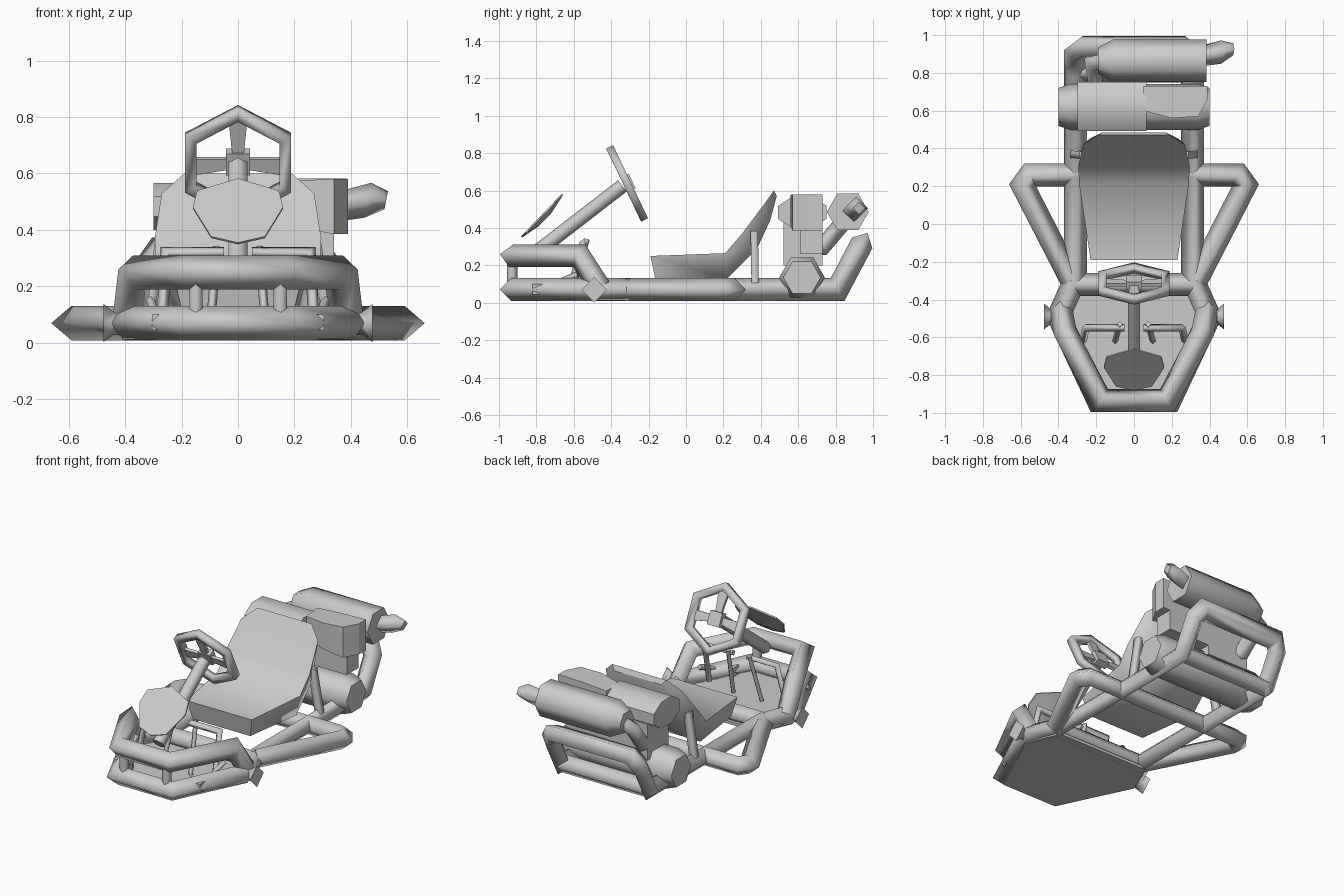
import bpy
import bmesh
from math import cos, sin, pi, radians
from mathutils import Vector

if "Cube" in bpy.data.objects:
    bpy.data.objects.remove(bpy.data.objects["Cube"], do_unlink=True)

grey = bpy.data.materials.new("plain grey")
grey.use_nodes = True
grey.diffuse_color = (0.6, 0.6, 0.6, 1)
grey.node_tree.nodes["Principled BSDF"].inputs["Base Color"].default_value = (0.6, 0.6, 0.6, 1)


def skin(name, rings, closed=False, angle=180):
    """Bridge a row of equal rings into one capped (or looped) surface."""
    bm = bmesh.new()
    rows = [[bm.verts.new(p) for p in ring] for ring in rings]
    n = len(rows[0])
    pairs = list(zip(rows, rows[1:])) + ([(rows[-1], rows[0])] if closed else [])
    for a, b in pairs:
        for i in range(n):
            j = (i + 1) % n
            bm.faces.new((a[i], a[j], b[j], b[i]))
    if not closed:
        caps = [bm.faces.new(rows[0]), bm.faces.new(rows[-1])]
    bmesh.ops.recalc_face_normals(bm, faces=bm.faces)
    for f in bm.faces:
        f.smooth = True
    if not closed:
        for f in caps:
            f.smooth = False
            for e in f.edges:
                e.smooth = False
    for e in bm.edges:
        if len(e.link_faces) == 2 and e.calc_face_angle() > radians(angle):
            e.smooth = False
    mesh = bpy.data.meshes.new(name)
    bm.to_mesh(mesh)
    bm.free()
    mesh.materials.append(grey)
    ob = bpy.data.objects.new(name, mesh)
    bpy.context.collection.objects.link(ob)


def tube(name, path, r, sides=4, closed=False, up=(0, 0, 1), turn=0, angle=180):
    """Prism swept along a path with mitred corners."""
    P = [Vector(p) for p in path]
    n = len(P)
    d = [(P[(i + 1) % n] - P[i]).normalized() for i in range(n)]
    u = Vector(up)
    if abs(u.dot(d[0])) > 0.95:
        u = Vector((0, 1, 0))
    u = (u - d[0] * u.dot(d[0])).normalized()
    v = d[0].cross(u)
    ring = [P[0] + r * (u * cos(a) + v * sin(a))
            for a in (turn + 2 * pi * k / sides for k in range(sides))]

    def slide(ring, along, at, normal):
        return [p + along * ((at - p).dot(normal) / along.dot(normal)) for p in ring]

    if closed:
        ring = slide(ring, d[0], P[0], d[-1] + d[0])
    rings = [ring]
    for i in range(1, n):
        last = i == n - 1 and not closed
        rings.append(slide(rings[-1], d[i - 1], P[i], d[i - 1] if last else d[i - 1] + d[i]))
    skin(name, rings, closed, angle)


def barrel(name, y, z, stations, sides, turn=0.0, flat=1.0, angle=70):
    """Solid along x from (x, radius) stations; flat squashes its height."""
    skin(name, [[(x, y + r * cos(turn + 2 * pi * k / sides), z + flat * r * sin(turn + 2 * pi * k / sides))
                 for k in range(sides)] for x, r in stations], angle=angle)


def slab(name, outline, z0, z1):
    skin(name, [[(x, y, z) for x, y in outline] for z in (z0, z1)], angle=30)


def box(name, x0, x1, y0, y1, z0, z1):
    slab(name, [(x0, y0), (x1, y0), (x1, y1), (x0, y1)], z0, z1)


def mirrored(points):
    return points + [(-p[0],) + tuple(p[1:]) for p in reversed(points)]


# Chassis tubes
R = 0.061
Z = 0.07
tube("main_frame", mirrored([(0.19, -0.935, Z), (0.40, -0.49, Z), (0.31, -0.29, Z), (0.31, 0.81, Z),
                             (0.31, 0.912, 0.263), (0.27, 0.942, 0.32)]), R, closed=True)
tube("front_bumper", mirrored([(0.385, -0.46, 0.08), (0.365, -0.57, 0.25), (0.175, -0.935, 0.25)]), R)
for name, y, w in (("front_cross_tube", -0.32, 0.33), ("seat_cross_tube", 0.26, 0.31),
                   ("rear_cross_tube", 0.81, 0.31)):
    tube(name, [(-w, y, Z), (w, y, Z)], R)
slab("floor_pan", mirrored([(0.19, -0.935), (0.41, -0.49), (0.32, -0.28)]), 0.012, 0.03)

for s, side in ((1, "left"), (-1, "right")):
    tube(side + "_side_bar", [(s * 0.33, -0.3, Z), (s * 0.59, 0.205, Z),
                              (s * 0.55, 0.26, Z), (s * 0.3, 0.26, Z)], R)
    skin(side + "_axle_stub", [[(s * x, -0.49 + r * cos(k * pi / 2), Z + r * sin(k * pi / 2))
                                for k in range(4)] for x, r in ((0.36, 0.05), (0.44, 0.04), (0.477, 0.068))])
    box(side + "_front_bracket", s * 0.2, s * 0.305, -0.82, -0.76, 0.045, 0.1)
    tube(side + "_bumper_post", [(s * 0.15, -0.93, 0.08), (s * 0.15, -0.93, 0.24)], 0.028, 6)
    tube(side + "_seat_strut", [(s * 0.32, 0.37, 0.08), (s * 0.27, 0.365, 0.38)], 0.028, turn=pi / 4)
    # Pedal hoops, levers and linkage
    tube(side + "_pedal", [(s * 0.27, -0.62, 0.06), (s * 0.255, -0.55, 0.32), (s * 0.05, -0.55, 0.32)], 0.02)
    tube(side + "_pedal_lever", [(s * 0.1, -0.62, 0.03), (s * 0.075, -0.53, 0.34)], 0.016)
    tube(side + "_steering_rod", [(s * 0.27, -0.82, 0.05), (s * 0.31, -0.58, 0.15)], 0.018)

# Seat: half width, then top and underside points along the profile
seat = [(0.23, -0.19, 0.25, -0.165, 0.13), (0.29, 0.21, 0.265, 0.22, 0.13),
        (0.295, 0.30, 0.37, 0.38, 0.29), (0.27, 0.42, 0.53, 0.45, 0.44),
        (0.19, 0.47, 0.60, 0.485, 0.57)]
skin("seat", [[(-w, a, b), (w, a, b), (0.88 * w, c, d), (-0.88 * w, c, d)] for w, a, b, c, d in seat],
     angle=75)

# Steering column and wheel
tube("steering_column", [(0, -0.80, 0.27), (0, -0.34, 0.625)], 0.038, 6)
hub = Vector((0, -0.315, 0.638))
ex = Vector((1, 0, 0))
ey = Vector((0, -0.43, 0.9)).normalized()
normal = ex.cross(ey)


def on_wheel(a, r):
    return hub + ex * (r * sin(a)) + ey * (r * cos(a))


tube("wheel_rim", [on_wheel(k * pi / 3, 0.193) for k in range(6)], 0.029,
     closed=True, up=normal, turn=pi / 4)
tube("wheel_hub", [hub - normal * 0.03, hub + normal * 0.015], 0.06, turn=pi / 4, angle=30)
for k, a in enumerate((0, radians(95), radians(-95))):
    across = ex * cos(a) - ey * sin(a)
    rings = []
    for r, w in ((0.03, 0.02), (0.18, 0.034)):
        c = on_wheel(a, r)
        rings.append([c + across * (i * w) + normal * (j * 0.009)
                      for i, j in ((-1, -1), (1, -1), (1, 1), (-1, 1))])
    skin("wheel_spoke_%d" % (k + 1), rings, angle=30)

# Front number panel, tilted back
mid = Vector((0, -0.77, 0.463))
slope = Vector((0, 0.69, 0.72)).normalized()
out = ex.cross(slope)
panel = [(0, 0.16), (0.145, 0.1), (0.16, 0.02), (0.095, -0.125)]
panel = panel + [(0, -0.155)] + [(-x, h) for x, h in panel[:0:-1]]
skin("front_panel", [[mid + ex * (x * f) + slope * (h * f) + out * o for x, h in panel]
                     for f, o in ((1, 0.006), (1, -0.003), (0.3, -0.025))], angle=30)

# Engine and fuel tank
barrel("fuel_tank", 0.62, 0.135, [(-0.4, 0.1), (-0.34, 0.122), (0.34, 0.122), (0.4, 0.1)], 6)
barrel("engine_head", 0.622, 0.483, [(-0.3, 0.14), (0.065, 0.14)], 8, pi / 8, flat=0.65, angle=50)
box("engine_block", -0.24, 0.05, 0.52, 0.73, 0.2, 0.43)
box("intake_lower", 0.05, 0.34, 0.61, 0.73, 0.26, 0.44)
skin("air_box", [[(x, y0, z0), (x, 0.73, z0), (x, 0.73, z1), (x, y0, z1)]
                 for x, y0, z0, z1 in ((0.05, 0.6, 0.43, 0.565), (0.2, 0.56, 0.41, 0.575),
                                       (0.34, 0.57, 0.385, 0.58), (0.39, 0.66, 0.385, 0.58))], angle=40)

# Exhaust
barrel("muffler", 0.865, 0.486, [(-0.19, 0.07), (-0.11, 0.112), (0.385, 0.112)], 6)
tube("exhaust_pipe", [(-0.12, 0.87, 0.488), (-0.22, 0.85, 0.44), (-0.2, 0.73, 0.3), (-0.16, 0.62, 0.3)], 0.045, 6)
skin("exhaust_tip", [[(x + 0.2 * b, y + a, z + b) for a, b in ((r, 0), (0, r), (-r, 0), (0, -r))]
                     for x, y, z, r in ((0.36, 0.89, 0.485, 0.055), (0.46, 0.91, 0.505, 0.062),
                                        (0.525, 0.925, 0.505, 0.032))])
